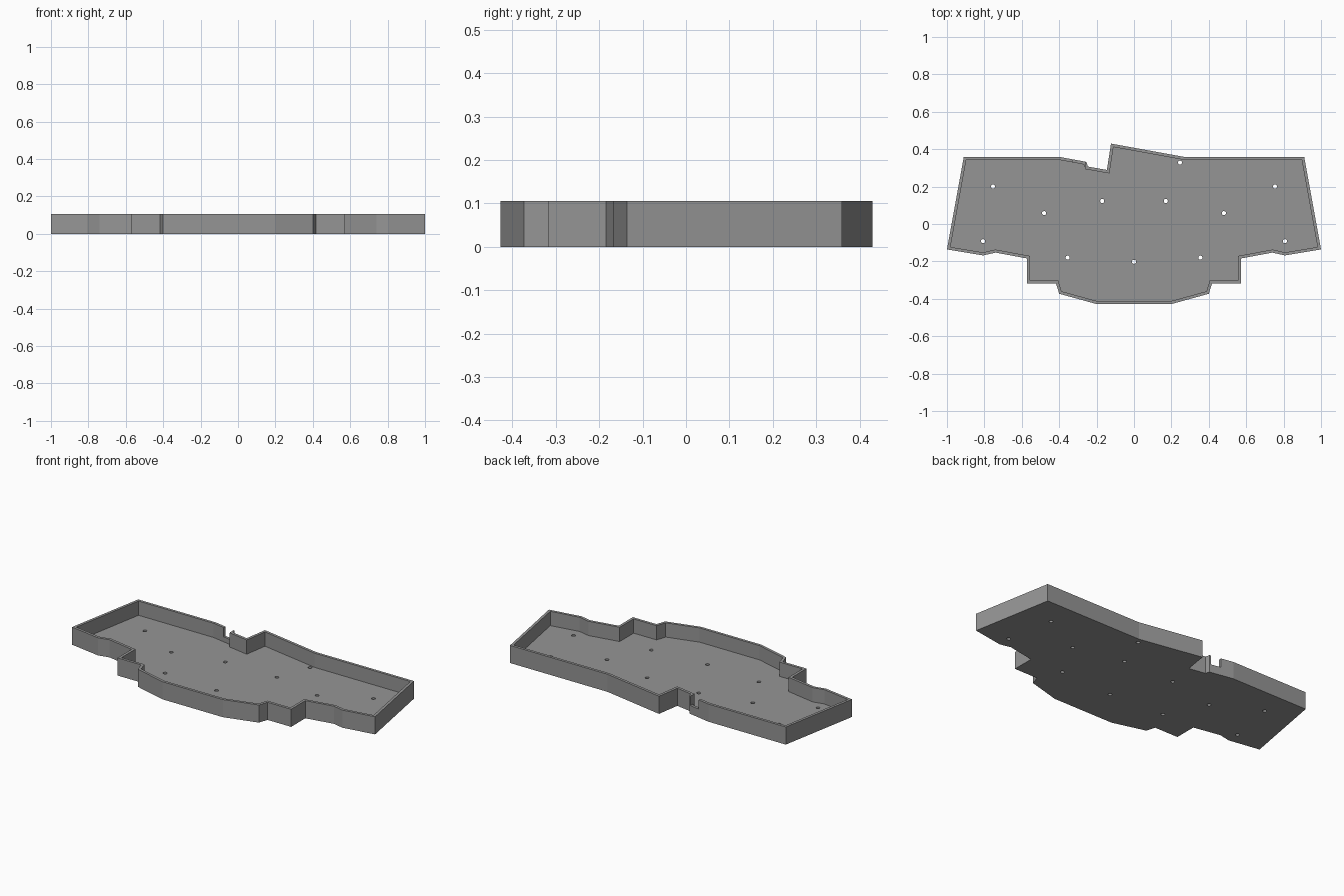
import bpy, bmesh
from mathutils import Vector

if "Cube" in bpy.data.objects:
    bpy.data.objects.remove(bpy.data.objects["Cube"])

HEIGHT, FLOOR, WALL = 0.105, 0.02, 0.016

grey = bpy.data.materials.new("mid_grey")
grey.diffuse_color = (0.30, 0.30, 0.30, 1)
grey.use_nodes = True
grey.node_tree.nodes["Principled BSDF"].inputs["Base Color"].default_value = grey.diffuse_color


def prism(bm, points, z0, z1):
    """Upright solid from a counter-clockwise outline."""
    face = bm.faces.new([bm.verts.new((x, y, z0)) for x, y in points])
    ext = bmesh.ops.extrude_face_region(bm, geom=[face], use_keep_orig=True)
    top = [v for v in ext["geom"] if isinstance(v, bmesh.types.BMVert)]
    bmesh.ops.translate(bm, verts=top, vec=(0, 0, z1 - z0))


def make_object(name, bm):
    bmesh.ops.recalc_face_normals(bm, faces=bm.faces)
    mesh = bpy.data.meshes.new(name)
    bm.to_mesh(mesh)
    bm.free()
    mesh.materials.append(grey)
    obj = bpy.data.objects.new(name, mesh)
    bpy.context.collection.objects.link(obj)
    return obj


def inset(points, d):
    """Mitred inward offset of a counter-clockwise outline."""
    pts, out = [Vector(p) for p in points], []
    for i, p in enumerate(pts):
        a = (p - pts[i - 1]).normalized()
        b = (pts[(i + 1) % len(pts)] - p).normalized()
        na, nb = Vector((-a.y, a.x)), Vector((-b.y, b.x))
        out.append(p + (na + nb) * (d / (1 + na.dot(nb))))
    return out


def cut(target, cutter):
    mod = target.modifiers.new("cut", "BOOLEAN")
    mod.operation, mod.solver, mod.object = "DIFFERENCE", "EXACT", cutter
    bpy.context.view_layer.objects.active = target
    bpy.ops.object.modifier_apply(modifier=mod.name)
    bpy.data.objects.remove(cutter)


# Outline: the right front half is mirrored, the back edge has a stepped notch
front = [(0.2, -0.428), (0.4, -0.373), (0.417, -0.318), (0.573, -0.318),
         (0.573, -0.184), (0.74, -0.153), (0.807, -0.168), (1.0, -0.136),
         (0.91, 0.359)]
back = [(0.267, 0.359), (-0.123, 0.43), (-0.145, 0.289), (-0.247, 0.307),
        (-0.254, 0.332), (-0.40, 0.359)]
outline = front + back + [(-x, y) for x, y in reversed(front)]

# Tray body
bm = bmesh.new()
prism(bm, outline, 0, HEIGHT)
tray = make_object("case_tray", bm)

# Hollow interior
bm = bmesh.new()
prism(bm, inset(outline, WALL), FLOOR, HEIGHT + 0.1)
cut(tray, make_object("interior_cutter", bm))

# Cable port in the back wall
bm = bmesh.new()
prism(bm, [(-0.325, 0.30), (-0.262, 0.30), (-0.262, 0.40), (-0.325, 0.40)],
      0.05, HEIGHT + 0.1)
cut(tray, make_object("port_cutter", bm))

# Screw holes through the floor
pairs = [(0.754, 0.20), (0.481, 0.058), (0.17, 0.123), (0.807, -0.092),
         (0.355, -0.18)]
holes = pairs + [(-x, y) for x, y in pairs] + [(0, -0.202), (0.246, 0.328)]
bm = bmesh.new()
for x, y in holes:
    ring = bmesh.ops.create_cone(bm, cap_ends=True, segments=24, radius1=0.011,
                                 radius2=0.011, depth=0.1)
    bmesh.ops.translate(bm, verts=ring["verts"], vec=(x, y, 0))
cut(tray, make_object("hole_cutter", bm))
